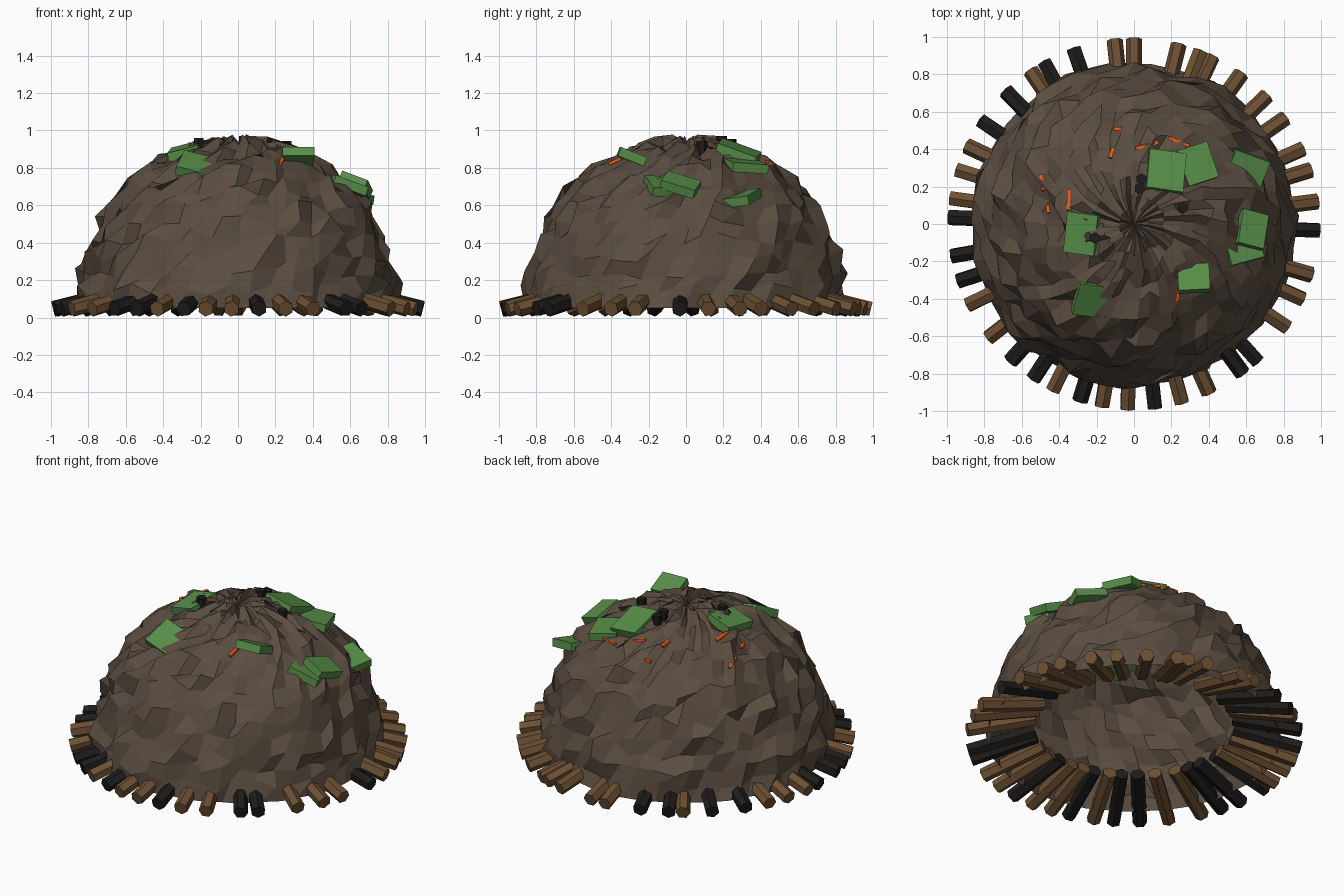
import bpy, bmesh, math, random
from mathutils import Matrix, Vector, Euler

if "Cube" in bpy.data.objects:
    bpy.data.objects.remove(bpy.data.objects["Cube"])

random.seed(7)

def material(name, rgb):
    m = bpy.data.materials.new(name)
    m.diffuse_color = (*rgb, 1)
    m.use_nodes = True
    m.node_tree.nodes["Principled BSDF"].inputs["Base Color"].default_value = m.diffuse_color
    return m

EARTH = material("earth", (0.105, 0.075, 0.053))
BARK = material("bark", (0.15, 0.08, 0.033))
CHAR = material("char", (0.013, 0.012, 0.011))
TURF = material("turf", (0.095, 0.27, 0.065))
EMBER = material("ember", (0.95, 0.1, 0.005))

def finish(bm, name, mat):
    me = bpy.data.meshes.new(name)
    bmesh.ops.recalc_face_normals(bm, faces=bm.faces)
    bm.to_mesh(me)
    bm.free()
    me.materials.append(mat)
    ob = bpy.data.objects.new(name, me)
    bpy.context.collection.objects.link(ob)
    return ob

def box(name, loc, size, rot, mat):
    bm = bmesh.new()
    m = Matrix.LocRotScale(Vector(loc), Euler([math.radians(a) for a in rot]), Vector(size))
    bmesh.ops.create_cube(bm, size=1, matrix=m)
    return finish(bm, name, mat)

def cylinder(name, loc, r1, r2, depth, rot, mat, roll=0.0, sides=6):
    bm = bmesh.new()
    m = Matrix.Translation(loc) @ Euler(rot).to_matrix().to_4x4() @ Matrix.Rotation(roll, 4, 'Z')
    bmesh.ops.create_cone(bm, cap_ends=True, segments=sides, radius1=r1,
                          radius2=r2, depth=depth, matrix=m)
    return finish(bm, name, mat)

# Earth mound: rough revolved profile (radius, height), open underneath
PROFILE = [(.865, .05), (.853, .15), (.832, .24), (.808, .33), (.778, .42), (.743, .51),
           (.70, .595), (.645, .67), (.575, .735), (.495, .795), (.41, .845), (.325, .88),
           (.24, .91), (.16, .935), (.08, .945)]

def dome_z(x, y):
    r = math.hypot(x, y)
    for (r1, z1), (r2, z2) in zip(PROFILE, PROFILE[1:]):
        if r2 <= r <= r1:
            return z1 + (z2 - z1) * (r1 - r) / (r1 - r2)
    return .94 if r < .1 else .06

SEG = 48
bm = bmesh.new()
rings = []
for i, (r, z) in enumerate(PROFILE):
    ring = []
    for k in range(SEG):
        a = 2 * math.pi * k / SEG + 0.06 * i + random.uniform(-.03, .03)
        rr = r + random.uniform(-.04, .04) * min(1, r / .4) * (1 if i else .3)
        zz = z + (random.uniform(-.036, .036) if i else 0)
        ring.append(bm.verts.new((rr * math.cos(a), rr * math.sin(a), zz)))
    rings.append(ring)
for lo, hi in zip(rings, rings[1:]):
    for k in range(SEG):
        n = (k + 1) % SEG
        bm.faces.new((lo[k], lo[n], hi[n], hi[k]))
apex = bm.verts.new((0, 0, .94))
for k in range(SEG):
    bm.faces.new((rings[-1][k], rings[-1][(k + 1) % SEG], apex))
finish(bm, "earth_mound", EARTH)

# Ring of hexagonal logs leaning down and outward, some charred
ANGLES = [-2, 7, 17, 24, 35, 44, 54.5, 65, 69, 76, 90, 96, 109, 119, 124, 134, 146,
          155, 163, 172, 178, 190, 198, 206, 218, 228, 237, 244, 253, 260, 268,
          276.5, 285, 294, 306, 312, 326, 336, 344]
CHARRED = {-2, 109, 119, 134, 146, 178, 190, 198, 228, 237, 253, 276.5, 306, 312}
for i, deg in enumerate(ANGLES):
    a = math.radians(deg)
    cylinder(f"log_{i}", (.79 * math.cos(a), .79 * math.sin(a), .096), .043, .043, .41,
             (0, math.pi / 2 + .245, a), CHAR if deg in CHARRED else BARK,
             random.uniform(0, math.pi / 3))

# Turf patches: location, footprint, tilt
for i, (loc, size, rot) in enumerate([
        ((.60, .28, .635), (.20, .19), (8, 12, -20)),
        ((.63, -.03, .71), (.15, .19), (-18, 20, -15)),
        ((.58, -.12, .70), (.19, .17), (-4, 20, 15)),
        ((.32, -.29, .86), (.17, .15), (-22, 0, 3)),
        ((.34, .32, .81), (.17, .20), (-4, 8, 18)),
        ((.17, .28, .885), (.20, .22), (-20, 8, -8)),
        ((-.28, -.05, .89), (.17, .22), (8, -14, -8)),
        ((-.23, -.40, .81), (.17, .19), (28, 14, -8))]):
    box(f"turf_patch_{i}", loc, (*size, .05), rot, TURF)

# Glowing ember cracks lying on the slope: x, y, length, heading
for i, (x, y, length, yaw) in enumerate([
        (-.49, .22, .09, 100), (-.35, .13, .11, 88), (-.12, .38, .06, 75),
        (.07, .42, .13, 15), (.24, .44, .12, -22), (-.085, .51, .04, 0),
        (.235, -.38, .07, 80), (-.46, .08, .04, 100)]):
    d = Vector((math.cos(math.radians(yaw)), math.sin(math.radians(yaw)))) * length / 2
    rise = dome_z(x + d.x, y + d.y) - dome_z(x - d.x, y - d.y)
    pitch = -math.degrees(math.atan2(rise, length))
    box(f"ember_{i}", (x, y, dome_z(x, y) + .012), (length, .018, .015), (0, pitch, yaw), EMBER)

# Smoke vents near the crown
for i, (x, y) in enumerate([(.04, .24), (.03, .19), (.26, .085), (-.21, -.075)]):
    cylinder(f"smoke_vent_{i}", (x, y, dome_z(x, y)), .026, .03, .09, (0, 0, 0), CHAR)
